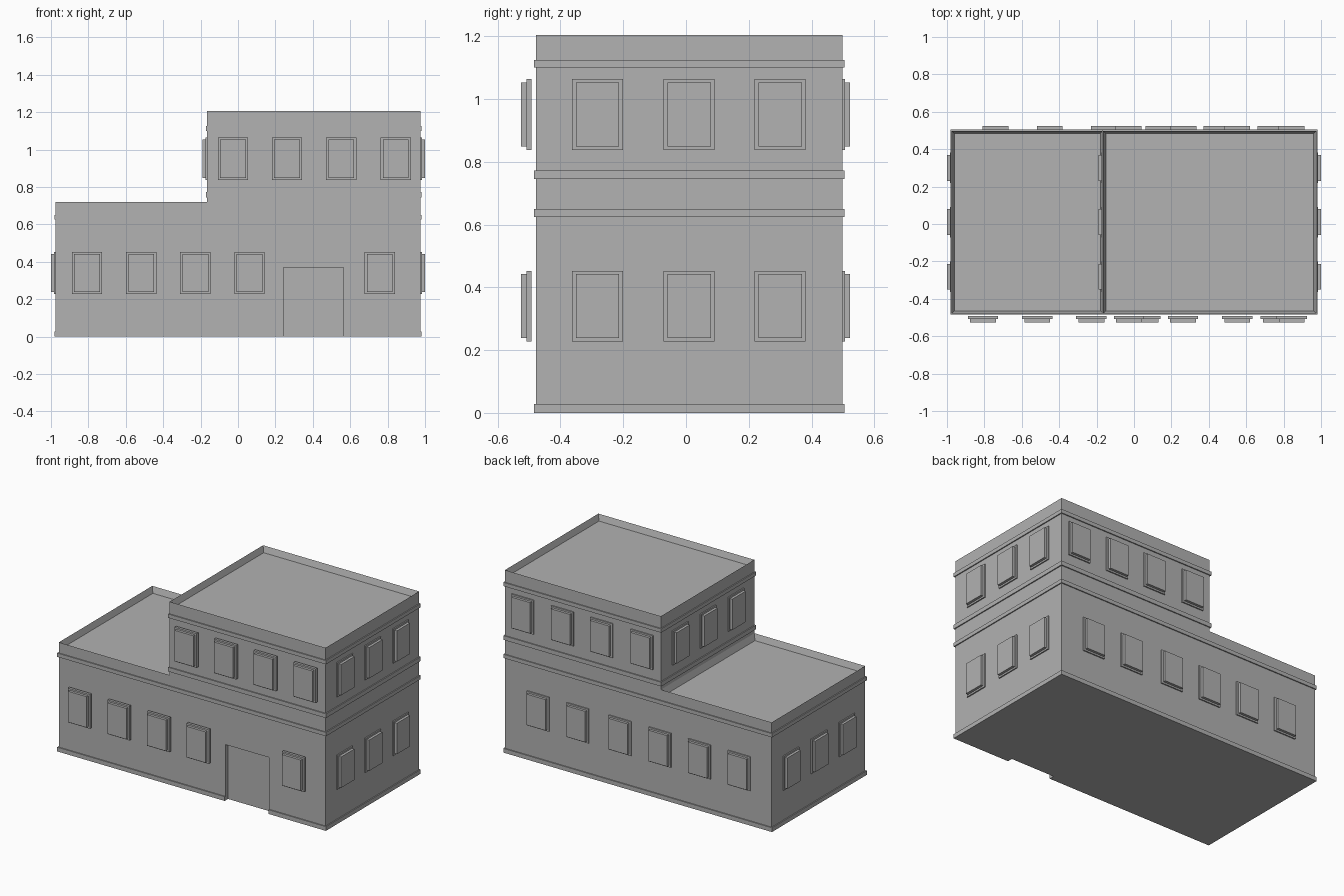
import bpy, bmesh
from mathutils import Matrix, Vector

if "Cube" in bpy.data.objects:
    bpy.data.objects.remove(bpy.data.objects["Cube"], do_unlink=True)

GREY = (0.445, 0.445, 0.445, 1)
stone = bpy.data.materials.new("plain grey")
stone.use_nodes = True
stone.diffuse_color = GREY
stone.node_tree.nodes["Principled BSDF"].inputs["Base Color"].default_value = GREY

# Wall limits
LEFT, STEP, RIGHT = -0.975, -0.165, 0.975
FRONT, BACK = -0.478, 0.498
LOW, HIGH = 0.72, 1.205
LIP = 0.007


def finish(bm, name):
    mesh = bpy.data.meshes.new(name)
    bmesh.ops.recalc_face_normals(bm, faces=bm.faces)
    bm.to_mesh(mesh)
    bm.free()
    mesh.materials.append(stone)
    obj = bpy.data.objects.new(name, mesh)
    bpy.context.collection.objects.link(obj)
    return obj


def add_box(bm, lo, hi):
    lo, hi = Vector(lo), Vector(hi)
    bmesh.ops.create_cube(bm, size=1, matrix=Matrix.Translation((lo + hi) / 2)
                          @ Matrix.Diagonal((*(hi - lo), 1)))


def box(name, lo, hi):
    bm = bmesh.new()
    add_box(bm, lo, hi)
    return finish(bm, name)


def cut(obj, cutter):
    mod = obj.modifiers.new("doorway", "BOOLEAN")
    mod.operation = "DIFFERENCE"
    mod.solver = "EXACT"
    mod.object = cutter


# Stepped building with sunken roofs behind thin parapets
bm = bmesh.new()
outline = [(LEFT, 0), (RIGHT, 0), (RIGHT, HIGH), (STEP, HIGH), (STEP, LOW), (LEFT, LOW)]
side = bm.faces.new([bm.verts.new((x, FRONT, z)) for x, z in outline])
grown = bmesh.ops.extrude_face_region(bm, geom=[side])["geom"]
bmesh.ops.translate(bm, vec=(0, BACK - FRONT, 0),
                    verts=[g for g in grown if isinstance(g, bmesh.types.BMVert)])
bmesh.ops.recalc_face_normals(bm, faces=bm.faces)
roofs = [f for f in bm.faces if f.normal.z > 0.9]
bmesh.ops.inset_individual(bm, faces=roofs, thickness=0.02)
for roof in roofs:
    bmesh.ops.translate(bm, vec=(0, 0, -0.04), verts=roof.verts)
walls = finish(bm, "building_walls")


# Projecting trim bands
def band(name, x0, z0, z1):
    return box(name, (x0 - LIP, FRONT - LIP, z0), (RIGHT + LIP, BACK + LIP, z1))


base = band("base_band", LEFT, 0, 0.028)
band("lower_cornice", LEFT, 0.625, 0.65)
band("upper_floor_band", STEP, 0.745, 0.773)
band("upper_cornice", STEP, 1.1, 1.125)

# Recessed doorway
doorway = box("doorway_cutter", (0.242, -0.7, -0.1), (0.563, -0.45, 0.37))
doorway.hide_render = True
doorway.hide_viewport = True
doorway.display_type = "WIRE"
cut(walls, doorway)
cut(base, doorway)


# Windows: a frame slab with a smaller pane slab on its outer face
def windows(name, axis, sign, joint, centres, z):
    bm = bmesh.new()
    for c in centres:
        for half, rise, d0, d1 in ((0.081, 0.113, -0.017, 0), (0.069, 0.102, 0, 0.017)):
            a, b = sorted((joint + sign * d0, joint + sign * d1))
            if axis == "y":
                add_box(bm, (c - half, a, z - rise), (c + half, b, z + rise))
            else:
                add_box(bm, (a, c - half, z - rise), (b, c + half, z + rise))
    finish(bm, name)


LOWER, UPPER = 0.34, 0.951
SIDES = [-0.282, 0.01, 0.3]
windows("front_lower_windows", "y", -1, -0.509, [-0.807, -0.517, -0.228, 0.062, 0.758], LOWER)
windows("front_upper_windows", "y", -1, -0.509, [-0.027, 0.262, 0.552, 0.843], UPPER)
windows("back_lower_windows", "y", 1, 0.506, [-0.74, -0.45, -0.16, 0.13, 0.44, 0.73], LOWER)
windows("back_upper_windows", "y", 1, 0.506, [-0.03, 0.265, 0.552, 0.842], UPPER)
for floor, z, left_joint in (("lower", LOWER, -0.983), ("upper", UPPER, -0.173)):
    windows("left_side_" + floor + "_windows", "x", 1, 0.983, SIDES, z)
    windows("right_side_" + floor + "_windows", "x", -1, left_joint, SIDES, z)
